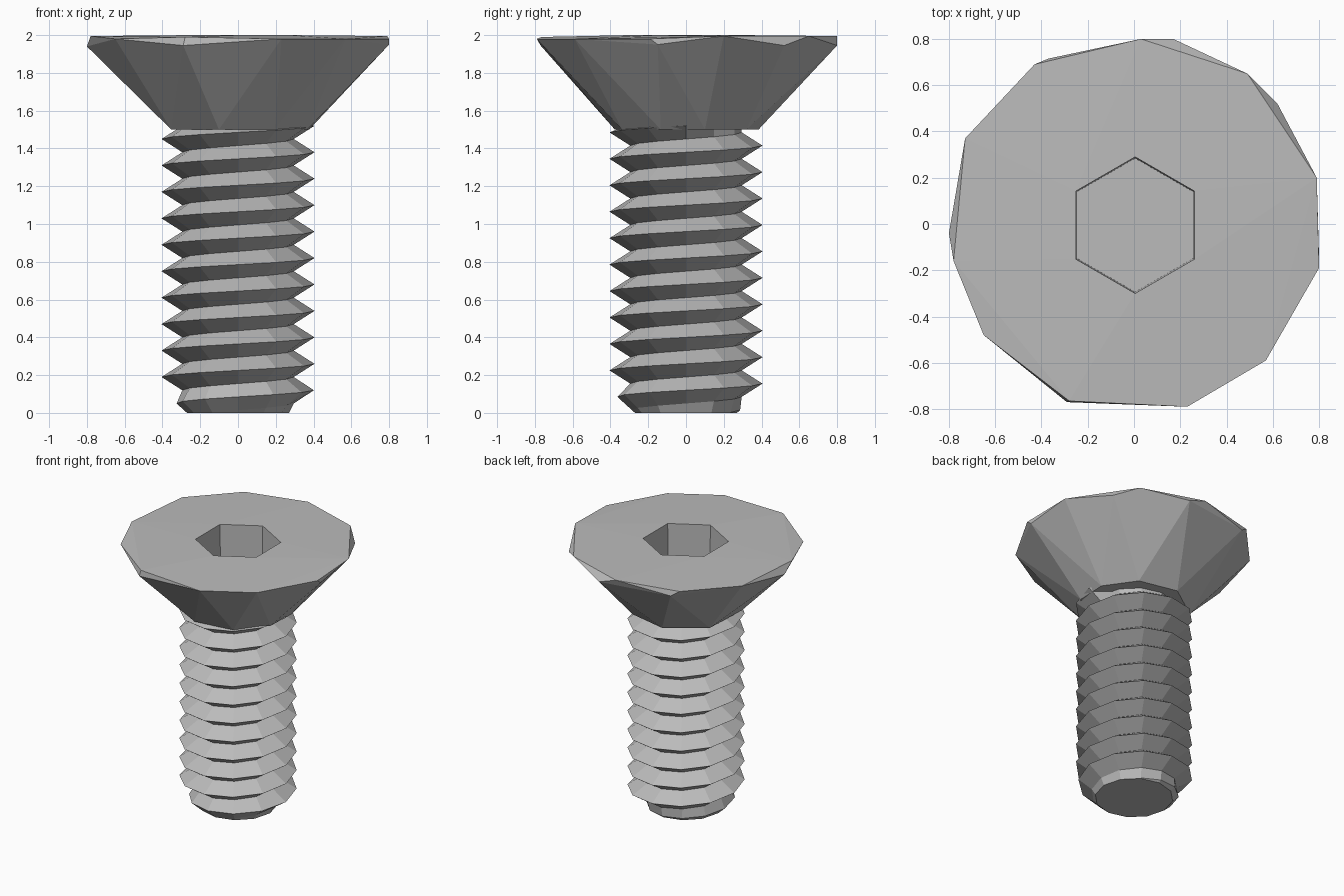
import bpy, bmesh
from math import sin, cos, pi, radians, floor

cube = bpy.data.objects.get("Cube")
if cube:
    bpy.data.objects.remove(cube)

# Single bare metal colour
steel = bpy.data.materials.new("grey_steel")
steel.use_nodes = True
colour = (0.5, 0.5, 0.5, 1)
steel.diffuse_color = colour
steel.node_tree.nodes["Principled BSDF"].inputs["Base Color"].default_value = colour


def finish(bm, name):
    """Turn a bmesh into a named, flat shaded object."""
    bmesh.ops.recalc_face_normals(bm, faces=bm.faces)
    mesh = bpy.data.meshes.new(name)
    bm.to_mesh(mesh)
    bm.free()
    mesh.materials.append(steel)
    obj = bpy.data.objects.new(name, mesh)
    bpy.context.collection.objects.link(obj)
    return obj


# Countersunk head: hull of the top outline, the lower rim, the neck and the socket mouth
TOP, NECK, SOCKET_DEPTH = 2.0, 1.5, 0.32
outline = [(0.03, 0.8, 1.995), (0.49, 0.65, 1.995), (0.79, 0.2, 1.995), (0.8, -0.19, 1.98),
           (0.57, -0.59, 1.98), (0.23, -0.79, 1.98), (-0.28, -0.765, 1.99), (-0.65, -0.48, 1.98),
           (-0.78, -0.16, 1.995), (-0.73, 0.37, 1.99), (-0.43, 0.69, 1.99)]
rim = [(0.17, 0.8, 1.945), (0.62, 0.52, 1.945), (-0.8, -0.04, 1.94),
       (-0.37, 0.715, 1.95), (-0.29, -0.77, 1.945), (0.8, -0.15, 1.95)]
neck = [(0.39 * cos(radians(a)), 0.39 * sin(radians(a)), NECK)
        for a in (-105, -60, -20, 15, 55, 100, 150, 205)]
mouth = [(0.005 + 0.295 * cos(a), -0.005 + 0.295 * sin(a), TOP)
         for a in (pi / 6 + i * pi / 3 for i in range(6))]

bm = bmesh.new()
for p in outline + rim + neck + mouth:
    bm.verts.new(p)
hull = bmesh.ops.convex_hull(bm, input=bm.verts)
inside = {v for v in hull["geom_interior"] if isinstance(v, bmesh.types.BMVert)}
bmesh.ops.delete(bm, geom=list(inside), context='VERTS')

# Hex socket pushed down from its mouth
cap = [f for f in bm.faces if all(v.co.z > TOP - 0.001 for v in f.verts)]
mouth_face = bmesh.ops.dissolve_faces(bm, faces=cap)["region"]
pushed = bmesh.ops.extrude_face_region(bm, geom=mouth_face)["geom"]
if mouth_face[0].is_valid:
    bmesh.ops.delete(bm, geom=mouth_face, context='FACES_ONLY')
for v in pushed:
    if isinstance(v, bmesh.types.BMVert):
        v.co.x *= 0.98
        v.co.y *= 0.98
        v.co.z -= SOCKET_DEPTH
finish(bm, "countersunk_head")

# Threaded shank: alternating crest and root helices, chamfered at the tip
PITCH, STEPS, TURNS = 0.14, 12, 12
CREST, ROOT, TIP, SHANK_TOP = 0.405, 0.295, 0.27, 1.53


def helix_point(bm, step, is_root):
    a = 2 * pi * step / STEPS
    z = -0.16 + PITCH * (step / STEPS + 0.5 * is_root)
    z = min(max(z, 0), SHANK_TOP)
    r = min(ROOT if is_root else CREST, TIP + 1.1 * z)
    if z == SHANK_TOP:
        r = ROOT
    return bm.verts.new((r * cos(a), r * sin(a), z))


bm = bmesh.new()
count = STEPS * (TURNS + 1)
crest = [helix_point(bm, i, 0) for i in range(count)]
root = [helix_point(bm, i, 1) for i in range(count)]
for i in range(count - 1):
    bm.faces.new((crest[i], crest[i + 1], root[i + 1], root[i]))
    j = i + STEPS
    if j + 1 < count:
        bm.faces.new((root[i], root[i + 1], crest[j + 1], crest[j]))
bmesh.ops.remove_doubles(bm, verts=bm.verts, dist=0.0005)
flat = [f for f in bm.faces if f.calc_area() < 1e-7]
bmesh.ops.delete(bm, geom=flat, context='FACES')
bmesh.ops.holes_fill(bm, edges=[e for e in bm.edges if e.is_boundary], sides=0)
finish(bm, "threaded_shank")
